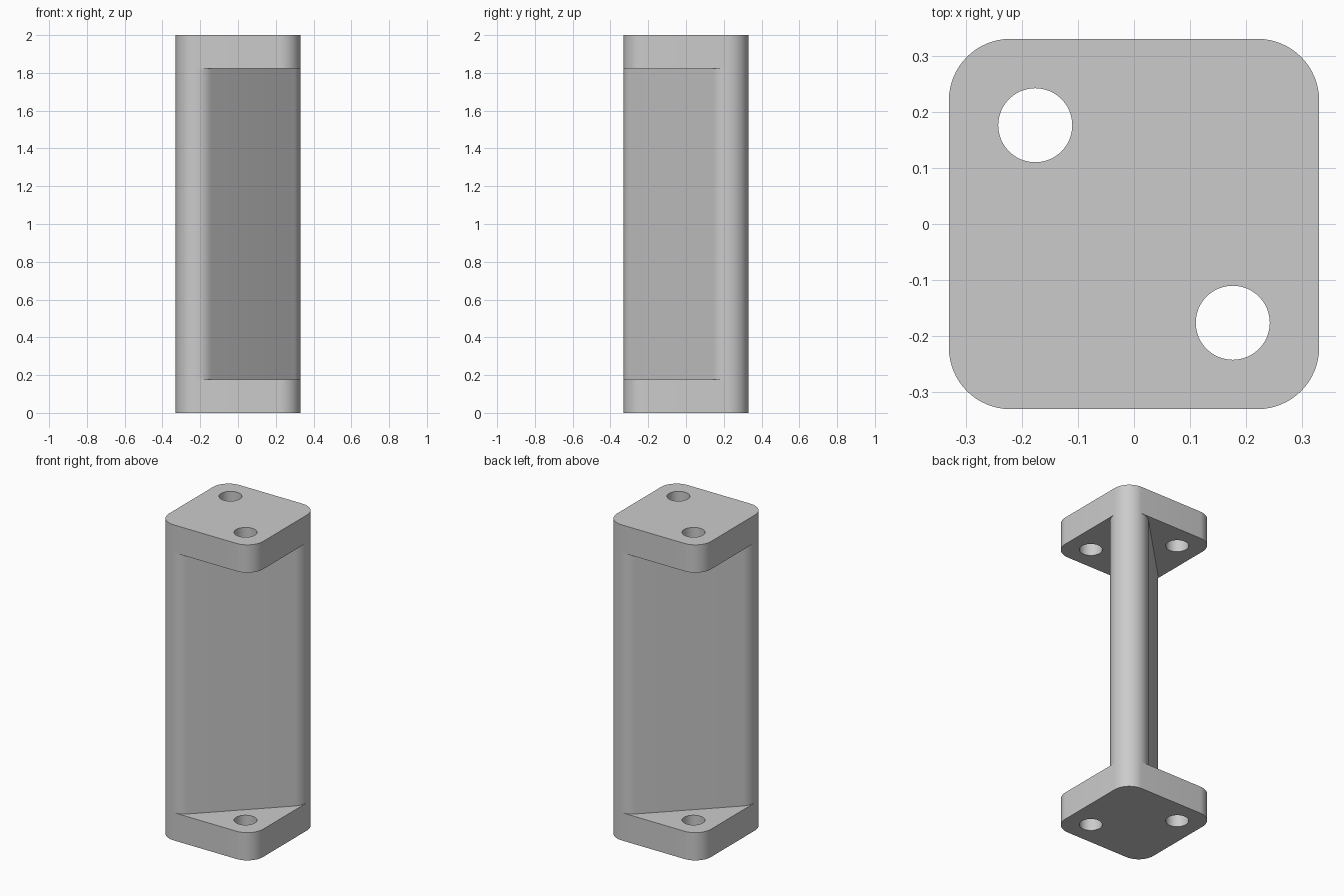
import bpy, bmesh
from math import cos, sin, pi

cube = bpy.data.objects.get("Cube")
if cube:
    bpy.data.objects.remove(cube, do_unlink=True)

HEIGHT = 2.0
HALF = 0.33          # half width of the end plates
RADIUS = 0.11        # plate corners and wall ends
PLATE = 0.176        # plate thickness
HOLE = 0.066         # bolt hole radius
HOLE_POS = 0.176     # bolt hole offset from the centre
CORNER = HALF - RADIUS

grey = bpy.data.materials.new("plain grey")
grey.use_nodes = True
colour = (0.6, 0.6, 0.6, 1)
grey.diffuse_color = colour
grey.node_tree.nodes["Principled BSDF"].inputs["Base Color"].default_value = colour


def arc(cx, cy, r, start, sweep, steps, closed=False):
    count = steps if closed else steps + 1
    angles = [start + sweep * i / steps for i in range(count)]
    return [(cx + r * cos(a), cy + r * sin(a)) for a in angles]


def prism(name, loops, z0, z1, caps=True):
    """Extrude an outline with optional hole loops between two heights."""
    bm = bmesh.new()
    edges = []
    for loop in loops:
        verts = [bm.verts.new((x, y, z0)) for x, y in loop]
        edges += [bm.edges.new((v, verts[i - 1])) for i, v in enumerate(verts)]
    bmesh.ops.triangle_fill(bm, edges=edges, use_beauty=True)
    base = bm.faces[:]
    top = bmesh.ops.extrude_face_region(bm, geom=base, use_keep_orig=True)["geom"]
    moved = [g for g in top if isinstance(g, bmesh.types.BMVert)]
    bmesh.ops.translate(bm, verts=moved, vec=(0, 0, z1 - z0))
    bmesh.ops.recalc_face_normals(bm, faces=bm.faces[:])
    if not caps:
        ends = [f for f in bm.faces if abs(f.normal.z) > 0.5]
        bmesh.ops.delete(bm, geom=ends, context='FACES')
    mesh = bpy.data.meshes.new(name)
    bm.to_mesh(mesh)
    bm.free()
    mesh.materials.append(grey)
    obj = bpy.data.objects.new(name, mesh)
    bpy.context.collection.objects.link(obj)
    return obj


# Rounded square plates with two diagonal bolt holes
outline = []
for i, (sx, sy) in enumerate([(1, 1), (-1, 1), (-1, -1), (1, -1)]):
    outline += arc(sx * CORNER, sy * CORNER, RADIUS, i * pi / 2, pi / 2, 16)
holes = [arc(s * HOLE_POS, -s * HOLE_POS, HOLE, 0, 2 * pi, 48, True) for s in (1, -1)]
parts = [prism("bottom_plate", [outline] + holes, 0, PLATE),
         prism("top_plate", [outline] + holes, HEIGHT - PLATE, HEIGHT)]

# Diagonal wall with round ends flush with the plate corners
wall = (arc(CORNER, CORNER, RADIUS, -pi / 4, pi, 32)
        + arc(-CORNER, -CORNER, RADIUS, 3 * pi / 4, pi, 32))
parts.append(prism("diagonal_wall", [wall], PLATE, HEIGHT - PLATE, caps=False))

# Smooth the round sides, keep the rims sharp
bpy.ops.object.select_all(action='DESELECT')
for part in parts:
    part.select_set(True)
bpy.context.view_layer.objects.active = parts[0]
bpy.ops.object.shade_smooth_by_angle(angle=pi / 6)
